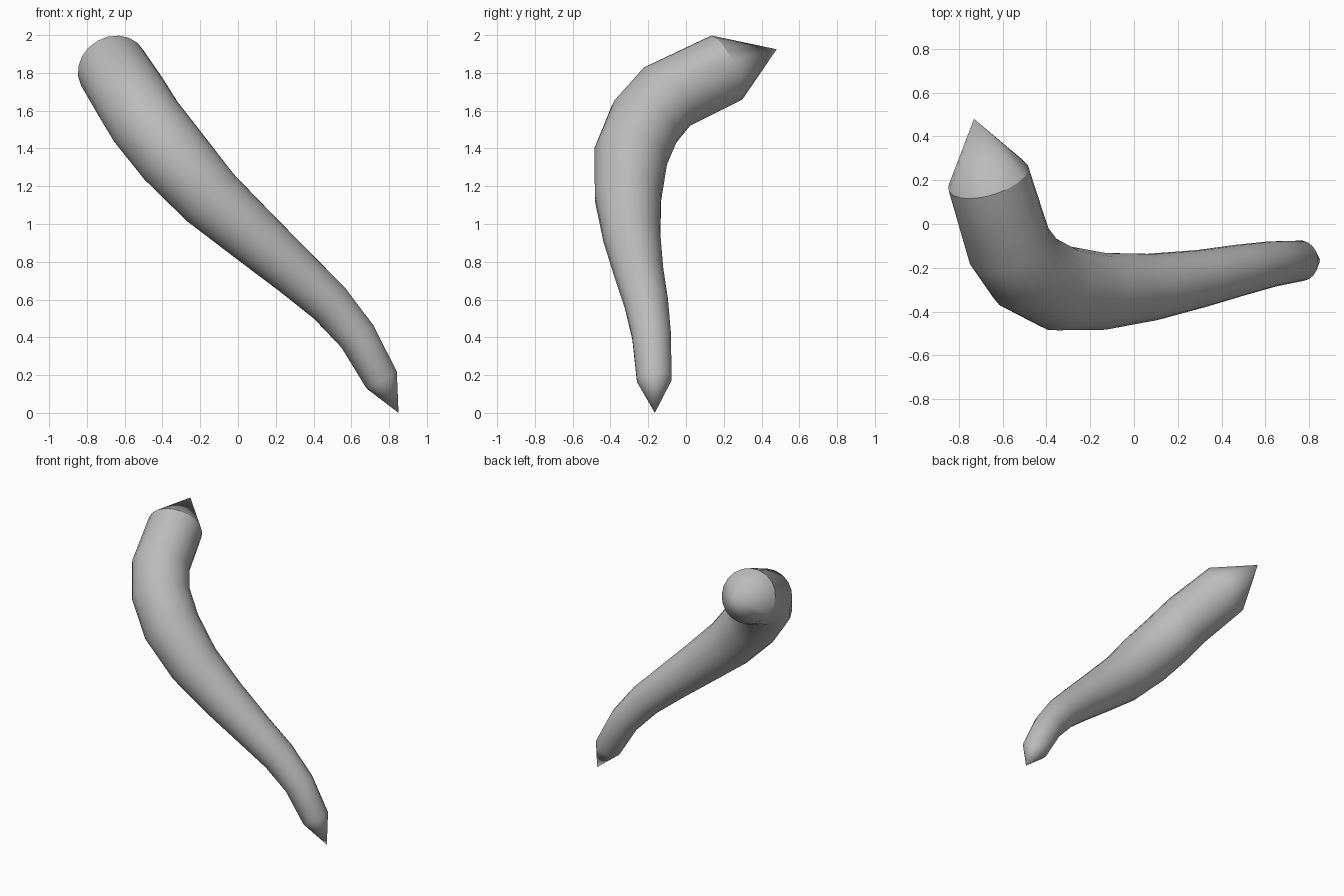
import bpy, bmesh, math
from mathutils import Vector

cube = bpy.data.objects.get("Cube")
if cube:
    bpy.data.objects.remove(cube, do_unlink=True)

SIDES = 20

# Spine of the horn from thick root to thin end: x, y, z, radius
SPINE = [
    (-0.665, 0.21, 1.825, 0.19),
    (-0.57, -0.10, 1.675, 0.197),
    (-0.487, -0.217, 1.54, 0.199),
    (-0.343, -0.293, 1.358, 0.197),
    (-0.147, -0.307, 1.14, 0.177),
    (0.085, -0.287, 0.935, 0.153),
    (0.31, -0.248, 0.738, 0.131),
    (0.485, -0.21, 0.58, 0.117),
    (0.632, -0.182, 0.405, 0.104),
    (0.76, -0.168, 0.175, 0.093),
]
ROOT_POINT = (-0.73, 0.48, 1.925)
END_POINT = (0.85, -0.165, 0.0)

grey = bpy.data.materials.new("horn_grey")
grey.use_nodes = True
COLOUR = (0.5, 0.5, 0.5, 1.0)
grey.diffuse_color = COLOUR
grey.node_tree.nodes["Principled BSDF"].inputs["Base Color"].default_value = COLOUR


def spine_directions(points):
    """Direction along the spine at each ring, halfway between its neighbours."""
    steps = [(b - a).normalized() for a, b in zip(points, points[1:])]
    inner = [(a + b).normalized() for a, b in zip(steps, steps[1:])]
    return [steps[0]] + inner + [steps[-1]]


def add_point(bm, ring, position):
    """Close an open ring with a cone of triangles."""
    tip = bm.verts.new(position)
    for i in range(SIDES):
        bm.faces.new((ring[i], ring[(i + 1) % SIDES], tip))


# Tapered body swept along the spine without twisting
bm = bmesh.new()
centres = [Vector(p[:3]) for p in SPINE]
directions = spine_directions(centres)
side = directions[0].orthogonal().normalized()
rings = []
for centre, direction, point in zip(centres, directions, SPINE):
    side = (side - direction * side.dot(direction)).normalized()
    up = direction.cross(side)
    ring = []
    for i in range(SIDES):
        a = math.tau * i / SIDES
        ring.append(bm.verts.new(centre + point[3] * (side * math.cos(a) + up * math.sin(a))))
    rings.append(ring)
for a, b in zip(rings, rings[1:]):
    for i in range(SIDES):
        j = (i + 1) % SIDES
        bm.faces.new((a[i], a[j], b[j], b[i]))

# Pointed caps at both ends
add_point(bm, rings[0], ROOT_POINT)
add_point(bm, rings[-1], END_POINT)
bmesh.ops.recalc_face_normals(bm, faces=bm.faces)

mesh = bpy.data.meshes.new("horn")
bm.to_mesh(mesh)
bm.free()
mesh.materials.append(grey)
horn = bpy.data.objects.new("horn", mesh)
bpy.context.collection.objects.link(horn)

# Smooth sides with crisp rims where the caps begin
bpy.ops.object.select_all(action='DESELECT')
horn.select_set(True)
bpy.context.view_layer.objects.active = horn
bpy.ops.object.shade_smooth_by_angle(angle=math.radians(30))
